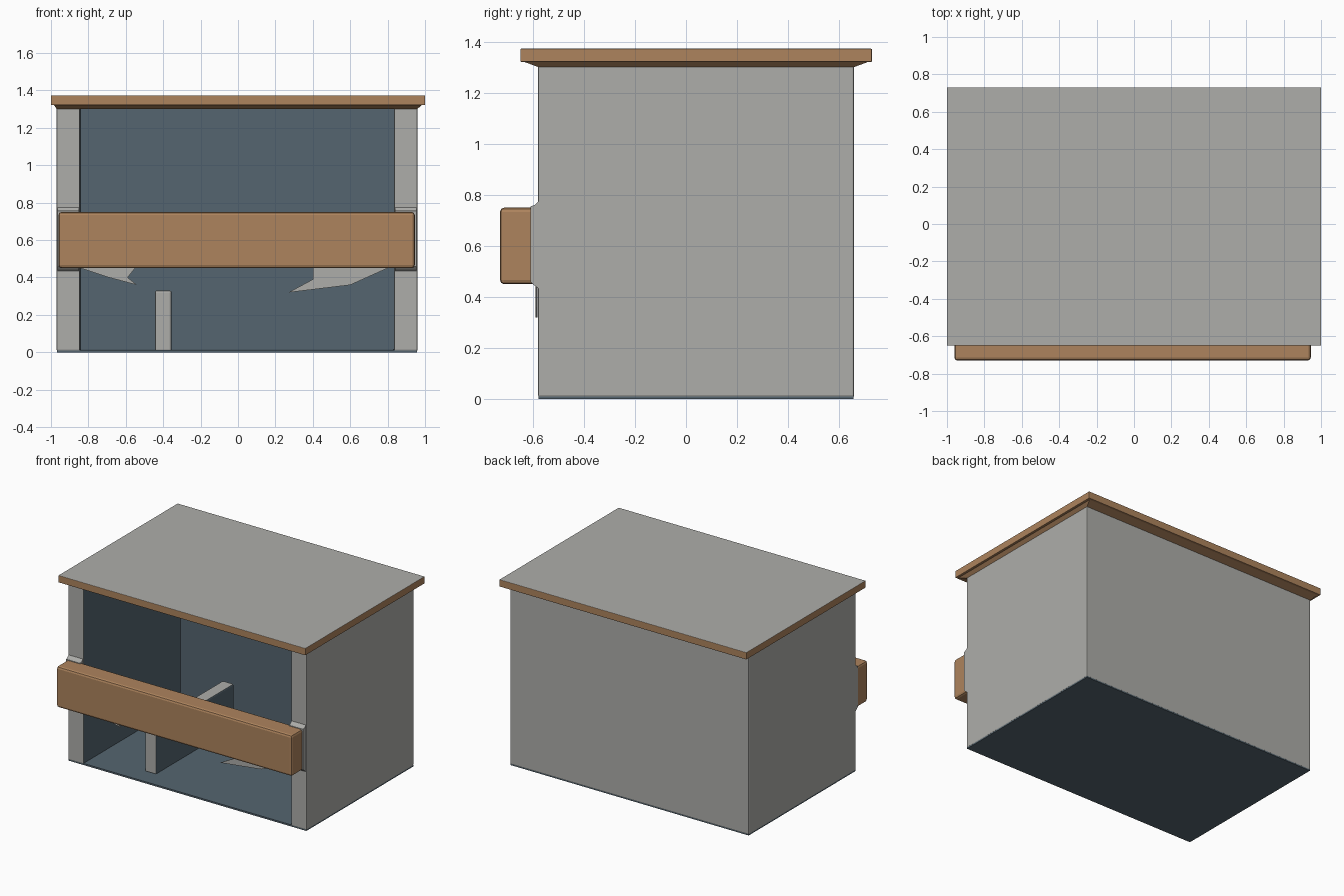
import bpy, bmesh
from mathutils import Vector

if "Cube" in bpy.data.objects:
    bpy.data.objects.remove(bpy.data.objects["Cube"])


def material(name, rgb):
    m = bpy.data.materials.new(name)
    m.diffuse_color = (*rgb, 1)
    m.use_nodes = True
    m.node_tree.nodes["Principled BSDF"].inputs["Base Color"].default_value = m.diffuse_color
    return m


GREY = material("grey", (0.42, 0.42, 0.40))
WOOD = material("wood", (0.42, 0.23, 0.11))
BLUE = material("slate_blue", (0.09, 0.13, 0.16))


def finish(name, bm, mats, bevel=0.0):
    mesh = bpy.data.meshes.new(name)
    bmesh.ops.recalc_face_normals(bm, faces=bm.faces)
    bm.to_mesh(mesh)
    bm.free()
    for m in mats:
        mesh.materials.append(m)
    ob = bpy.data.objects.new(name, mesh)
    bpy.context.collection.objects.link(ob)
    if bevel:
        mod = ob.modifiers.new("soft_edges", 'BEVEL')
        mod.width, mod.segments = bevel, 2
        mod.limit_method = 'ANGLE'
    return ob


def box(name, lo, hi, mats, second=(), bevel=0.0):
    """Box between two corners; faces along the 'second' directions use mats[1]."""
    bm = bmesh.new()
    lo, hi = Vector(lo), Vector(hi)
    for v in bmesh.ops.create_cube(bm, size=1)['verts']:
        v.co = Vector((lo[i] + (v.co[i] + 0.5) * (hi[i] - lo[i]) for i in range(3)))
    bm.normal_update()
    for f in bm.faces:
        if any(f.normal.dot(Vector(d)) > 0.9 for d in second):
            f.material_index = 1
    return finish(name, bm, mats, bevel)


def prism(name, pts, offset, mats, second_sides=(), bevel=0.0):
    """Extrude an outline of 3D points; listed side faces use mats[1]."""
    bm = bmesh.new()
    a = [bm.verts.new(p) for p in pts]
    b = [bm.verts.new(Vector(p) + Vector(offset)) for p in pts]
    bm.faces.new(a)
    bm.faces.new(b)
    n = len(pts)
    for i in range(n):
        f = bm.faces.new((a[i], a[(i + 1) % n], b[(i + 1) % n], b[i]))
        f.material_index = 1 if i in second_sides else 0
    return finish(name, bm, mats, bevel)


def rect(x0, x1, y0, y1, z):
    return [(x0, y0, z), (x1, y0, z), (x1, y1, z), (x0, y1, z)]


# U-shaped carcass: side walls and back, lined in blue inside
outline = [(-0.97, -0.58), (-0.845, -0.58), (-0.845, 0.54), (0.835, 0.54),
           (0.835, -0.58), (0.96, -0.58), (0.96, 0.66), (-0.97, 0.66)]
prism("carcass_walls", [(x, y, 0.008) for x, y in outline], (0, 0, 1.312),
      (GREY, BLUE), second_sides=(1, 2, 3), bevel=0.006)

# Floor and ceiling linings
box("floor_panel", (-0.968, -0.578, 0), (0.958, 0.658, 0.012), (BLUE,))
box("ceiling_panel", (-0.85, -0.575, 1.31), (0.84, 0.55, 1.325), (BLUE,))

# Counter top: grey surface with wooden edge
box("counter_top", (-1.0, -0.65, 1.322), (1.0, 0.73, 1.374), (WOOD, GREY),
    second=[(0, 0, 1)], bevel=0.004)

# Sloped moulding beneath the counter top
bm = bmesh.new()
low = [bm.verts.new(p) for p in rect(-0.97, 0.96, -0.58, 0.66, 1.302)]
high = [bm.verts.new(p) for p in rect(-0.985, 0.985, -0.64, 0.72, 1.324)]
for i in range(4):
    j = (i + 1) % 4
    bm.faces.new((low[i], low[j], high[j], high[i]))
finish("counter_moulding", bm, (WOOD,))

# Wooden beam across the front
box("front_beam", (-0.96, -0.73, 0.45), (0.945, -0.585, 0.75), (WOOD,), bevel=0.016)

# Grey mounts joining the beam to the side walls
for side, x0, x1 in (("left", -0.965, -0.85), ("right", 0.84, 0.955)):
    profile = [(-0.575, 0.43), (-0.595, 0.445), (-0.61, 0.46), (-0.61, 0.755),
               (-0.595, 0.76), (-0.575, 0.78)]
    prism("beam_mount_" + side, [(x0, y, z) for y, z in profile],
          (x1 - x0, 0, 0), (GREY,))

# Irregular thin webs hanging behind the beam
webs = {"left": [(-0.84, 0.45), (-0.69, 0.40), (-0.54, 0.36), (-0.59, 0.40), (-0.55, 0.45)],
        "right": [(0.40, 0.45), (0.40, 0.39), (0.27, 0.32), (0.60, 0.36), (0.80, 0.45)]}
for side, pts in webs.items():
    prism("beam_web_" + side, [(x, -0.59, z) for x, z in pts], (0, 0.008, 0), (GREY,))

# Low divider on the floor
box("divider", (-0.445, -0.44, 0.005), (-0.355, 0.46, 0.33), (GREY, BLUE),
    second=[(1, 0, 0), (-1, 0, 0)], bevel=0.01)
